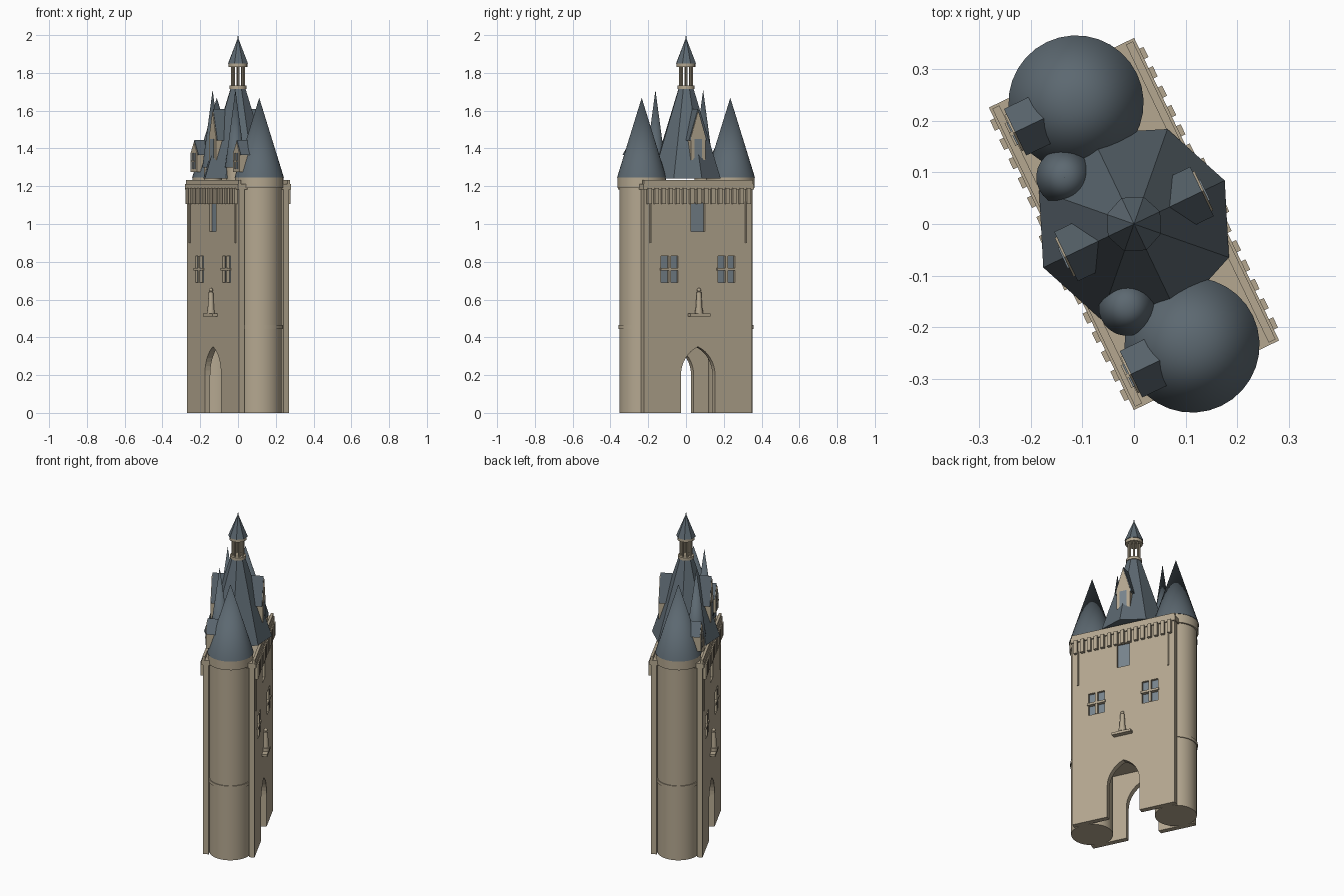
import bpy, bmesh, math
from mathutils import Matrix, Vector

if "Cube" in bpy.data.objects:
    bpy.data.objects.remove(bpy.data.objects["Cube"])

# Plan is built square (u = thickness, v = length) and turned by this angle
TURN = Matrix.Rotation(math.radians(25.6), 4, 'Z')

def material(name, rgb):
    m = bpy.data.materials.new(name)
    m.diffuse_color = (*rgb, 1)
    m.use_nodes = True
    m.node_tree.nodes["Principled BSDF"].inputs["Base Color"].default_value = m.diffuse_color
    return m

STONE = material("tan stone", (0.46, 0.39, 0.28))
SLATE = material("grey slate", (0.108, 0.14, 0.165))
GLASS = material("window glass", (0.19, 0.235, 0.27))

def finish(name, bm, mat, smooth=False):
    bmesh.ops.recalc_face_normals(bm, faces=bm.faces)
    me = bpy.data.meshes.new(name)
    bm.to_mesh(me)
    bm.free()
    me.transform(TURN)
    me.materials.append(mat)
    ob = bpy.data.objects.new(name, me)
    bpy.context.collection.objects.link(ob)
    if smooth:
        bpy.ops.object.select_all(action='DESELECT')
        ob.select_set(True)
        bpy.context.view_layer.objects.active = ob
        bpy.ops.object.shade_smooth_by_angle(angle=math.radians(35))
    return ob

def box(bm, u0, u1, v0, v1, z0, z1):
    m = Matrix.Translation(((u0 + u1) / 2, (v0 + v1) / 2, (z0 + z1) / 2))
    m = m @ Matrix.Diagonal((abs(u1 - u0), abs(v1 - v0), abs(z1 - z0), 1))
    bmesh.ops.create_cube(bm, size=1, matrix=m)

def cone(bm, u, v, z0, z1, r0, r1, n=32, turn=0):
    m = Matrix.Translation((u, v, (z0 + z1) / 2)) @ Matrix.Rotation(turn, 4, 'Z')
    bmesh.ops.create_cone(bm, cap_ends=True, segments=n, radius1=r0, radius2=r1,
                          depth=z1 - z0, matrix=m)

def prism(bm, pts, u0, u1):
    """Extrude a (v, z) outline from u0 to u1."""
    f = bm.faces.new([bm.verts.new((u0, v, z)) for v, z in pts])
    ext = bmesh.ops.extrude_face_region(bm, geom=[f])
    verts = [e for e in ext['geom'] if isinstance(e, bmesh.types.BMVert)]
    bmesh.ops.translate(bm, verts=verts, vec=Vector((u1 - u0, 0, 0)))

U, V, T = 0.147, 0.318, 0.032      # half thickness, half length, wall thickness
WINDOWS = [(0, 0.04, 0.96, 1.11), (-0.166, 0.05, 0.69, 0.83), (0.166, 0.05, 0.69, 0.83)]

# Pointed gate arch outline (right half, springing to apex)
R = 0.1625
sweep = math.asin(0.15 / R)
half = [(0.1 - R + R * math.cos(sweep * i / 8), 0.2 + R * math.sin(sweep * i / 8)) for i in range(9)]
arch = [(0.1, 0)] + half + [(-v, z) for v, z in half[-2::-1]] + [(-0.1, 0)]

for s, side in ((-1, "front"), (1, "back")):
    # Wall with gate opening and recessed windows
    bm = bmesh.new()
    prism(bm, [(V, 0), (V, 1.19), (-V, 1.19), (-V, 0)] + arch[::-1], s * U, s * (U - T))
    wall = finish(side + "_wall", bm, STONE)
    bm = bmesh.new()
    for v, w, z0, z1 in WINDOWS:
        box(bm, s * (U - 0.018), s * (U + 0.02), v - w, v + w, z0, z1)
    cutter = finish(side + "_window_cutter", bm, STONE)
    cutter.hide_render = True
    cutter.hide_viewport = True
    cutter.display_type = 'WIRE'
    mod = wall.modifiers.new("windows", 'BOOLEAN')
    mod.operation = 'DIFFERENCE'
    mod.solver = 'EXACT'
    mod.object = cutter

    # Glass and stone crosses
    bm = bmesh.new()
    for v, w, z0, z1 in WINDOWS:
        box(bm, s * (U - 0.02), s * (U - 0.014), v - w, v + w, z0, z1)
    finish(side + "_window_glass", bm, GLASS)
    bm = bmesh.new()
    for v, w, z0, z1 in WINDOWS[1:]:
        box(bm, s * (U - 0.016), s * (U + 0.004), v - 0.007, v + 0.007, z0, z1)
        box(bm, s * (U - 0.016), s * (U + 0.007), v - w - 0.006, v + w + 0.006, 0.753, 0.767)
    finish(side + "_window_crosses", bm, STONE)

    # Corbels under the parapet, and slim drain pipes
    bm = bmesh.new()
    for i in range(15):
        v = (i - 7) * 0.0415
        box(bm, s * (U - 0.005), s * (U + 0.018), v - 0.011, v + 0.011, 1.105, 1.19)
    finish(side + "_corbels", bm, STONE)
    bm = bmesh.new()
    for v in (-0.28, 0.28):
        cone(bm, s * (U + 0.003), v, 0.9, 1.12, 0.005, 0.005, 8)
    finish(side + "_drain_pipes", bm, STONE)

    # Parapet wall on the ledge
    bm = bmesh.new()
    box(bm, s * 0.136, s * 0.151, -0.32, 0.32, 1.21, 1.232)
    finish(side + "_parapet", bm, STONE)

    # Statue on a small shelf
    bm = bmesh.new()
    box(bm, s * (U - 0.005), s * (U + 0.03), -0.058, 0.058, 0.51, 0.525)
    cone(bm, s * (U + 0.012), 0, 0.525, 0.545, 0.022, 0.022, 12)
    cone(bm, s * (U + 0.012), 0, 0.545, 0.64, 0.018, 0.012, 12)
    bmesh.ops.create_uvsphere(bm, u_segments=10, v_segments=8, radius=0.011,
                              matrix=Matrix.Translation((s * (U + 0.012), 0, 0.65)))
    finish(side + "_statue", bm, STONE, True)

# Ledge slab and passage ceiling
bm = bmesh.new()
box(bm, -0.156, 0.156, -0.325, 0.325, 1.182, 1.212)
finish("ledge", bm, STONE)
bm = bmesh.new()
box(bm, -0.118, 0.118, -0.26, 0.26, 0.42, 0.44)
finish("passage_ceiling", bm, STONE)

def dormer(name, s, v, u0, u1, w, z0, ze, zp, win):
    """Gabled dormer facing along u on side s."""
    bm = bmesh.new()
    prism(bm, [(v - w, z0), (v + w, z0), (v + w, ze), (v, zp - 0.012), (v - w, ze)], s * u0, s * u1)
    if win[3]:
        box(bm, s * u1, s * (u1 + 0.007), v - 0.004, v + 0.004, win[1], win[2])
        zm = (win[1] + win[2]) / 2
        box(bm, s * u1, s * (u1 + 0.007), v - win[0], v + win[0], zm - 0.004, zm + 0.004)
    finish(name + "_body", bm, STONE)
    e = w + 0.011
    drop = (zp - ze) * 0.12
    bm = bmesh.new()
    prism(bm, [(v - e, ze - drop), (v, zp), (v + e, ze - drop), (v + w - 0.002, ze - drop),
               (v, zp - 0.025), (v - w + 0.002, ze - drop)], s * (u0 - 0.01), s * (u1 - 0.004))
    finish(name + "_roof", bm, SLATE)
    bm = bmesh.new()
    box(bm, s * (u1 - 0.002), s * (u1 + 0.003), v - win[0], v + win[0], win[1], win[2])
    finish(name + "_glass", bm, GLASS)

for s, end in ((-1, "near"), (1, "far")):
    # Round end turret with string course, cap ring and cone
    v = s * 0.26
    bm = bmesh.new()
    cone(bm, 0, v, 0, 1.2, 0.119, 0.119)
    cone(bm, 0, v, 0.445, 0.465, 0.124, 0.124)
    cone(bm, 0, v, 1.19, 1.245, 0.128, 0.128)
    finish(end + "_turret", bm, STONE, True)
    bm = bmesh.new()
    cone(bm, 0, v, 1.245, 1.668, 0.131, 0, 32)
    finish(end + "_turret_roof", bm, SLATE, True)
    dormer(end + "_turret_dormer", -1, v, 0.07, 0.135, 0.039, 1.275, 1.375, 1.445,
           (0.024, 1.29, 1.375, True))
    # Small stair turret on the front
    bm = bmesh.new()
    cone(bm, -0.082, s * 0.14, 1.2, 1.305, 0.047, 0.047, 24)
    finish(end + "_small_turret", bm, STONE, True)
    bm = bmesh.new()
    cone(bm, -0.082, s * 0.14, 1.3, 1.71, 0.055, 0, 24)
    finish(end + "_small_turret_roof", bm, SLATE, True)
    # Main roof dormer
    dormer(("front" if s < 0 else "back") + "_main_dormer", s, 0, 0.075, 0.15, 0.042,
           1.34, 1.46, 1.61, (0.022, 1.35, 1.45, False))

# Eight-sided main roof
bm = bmesh.new()
cone(bm, 0, 0, 1.24, 1.72, 0.195, 0.041, 8)
finish("main_roof", bm, SLATE)

# Open lantern: rings, posts, cap and spike
bm = bmesh.new()
cone(bm, 0, 0, 1.715, 1.732, 0.045, 0.045, 16)
cone(bm, 0, 0, 1.832, 1.85, 0.05, 0.05, 16)
for i in range(8):
    a = math.pi * (i + 0.5) / 4
    cone(bm, 0.031 * math.cos(a), 0.031 * math.sin(a), 1.73, 1.835, 0.006, 0.006, 8)
finish("lantern", bm, STONE, True)
bm = bmesh.new()
cone(bm, 0, 0, 1.85, 1.98, 0.056, 0.003, 8)
cone(bm, 0, 0, 1.975, 2.0, 0.003, 0.001, 6)
finish("lantern_roof", bm, SLATE)
